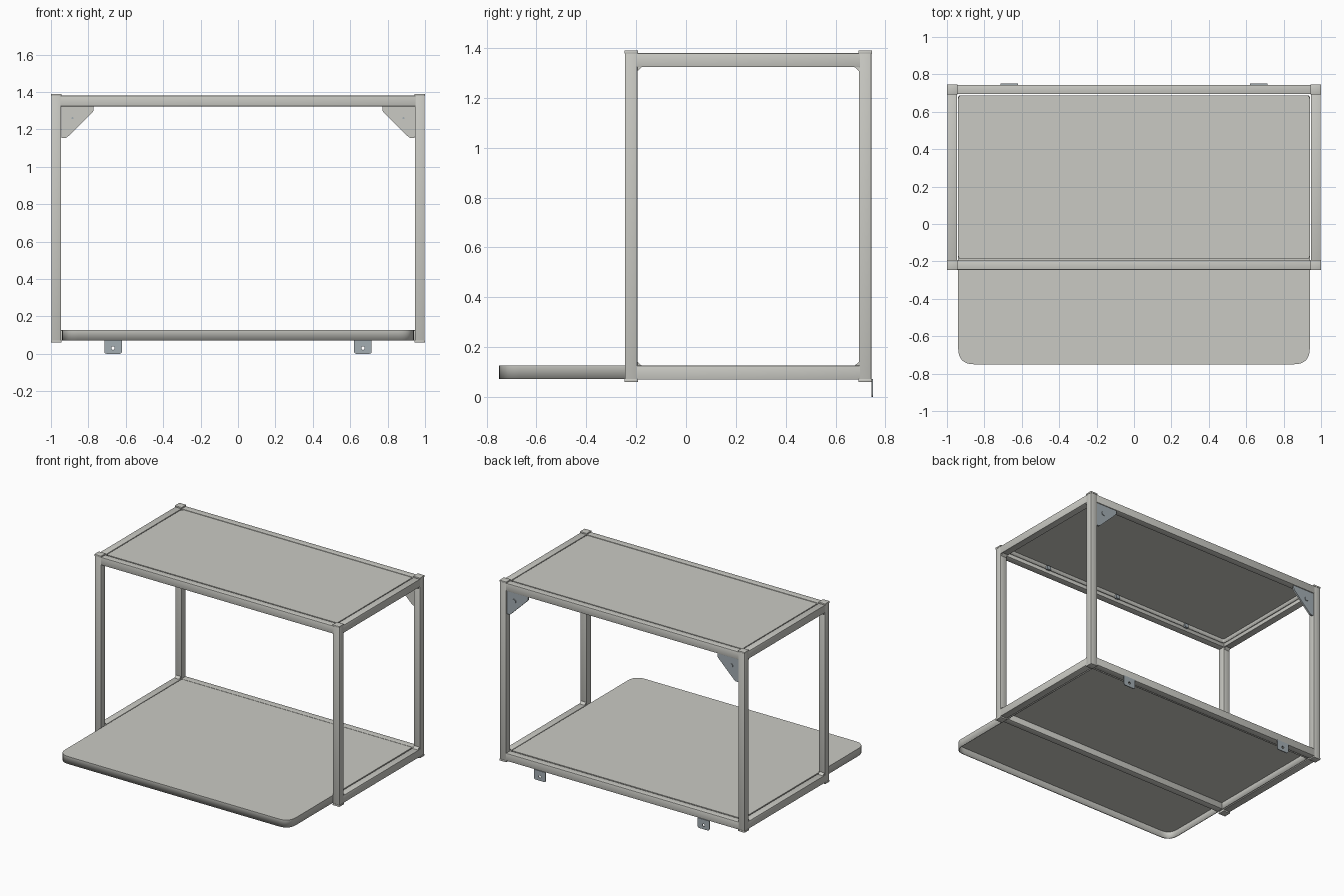
import bpy, bmesh, math
from mathutils import Vector

if "Cube" in bpy.data.objects:
    bpy.data.objects.remove(bpy.data.objects["Cube"])


def material(name, rgb):
    m = bpy.data.materials.new(name)
    m.diffuse_color = (*rgb, 1)
    m.use_nodes = True
    m.node_tree.nodes["Principled BSDF"].inputs["Base Color"].default_value = m.diffuse_color
    return m


PAINT = material("warm grey paint", (0.59, 0.59, 0.55))
STEEL = material("blue grey steel", (0.37, 0.42, 0.45))


def finish(name, bm, mat):
    bmesh.ops.recalc_face_normals(bm, faces=bm.faces)
    me = bpy.data.meshes.new(name)
    bm.to_mesh(me)
    bm.free()
    me.materials.append(mat)
    ob = bpy.data.objects.new(name, me)
    bpy.context.collection.objects.link(ob)
    return ob


def box(name, x, y, z, mat=PAINT, bevel=0.0):
    bm = bmesh.new()
    bmesh.ops.create_cube(bm, size=1)
    for v in bm.verts:
        v.co = Vector([(r[0] + r[1]) / 2 + c * (r[1] - r[0]) for r, c in zip((x, y, z), v.co)])
    if bevel:
        bmesh.ops.bevel(bm, geom=bm.edges[:], offset=bevel, segments=2, profile=0.5, affect='EDGES')
    return finish(name, bm, mat)


def rounded(points, radii, n=8):
    """Round polygon corners with quadratic arcs."""
    out = []
    for i, (p, r) in enumerate(zip(points, radii)):
        p = Vector(p)
        if r == 0:
            out.append(p)
            continue
        a = p + (Vector(points[i - 1]) - p).normalized() * r
        b = p + (Vector(points[(i + 1) % len(points)]) - p).normalized() * r
        for k in range(n + 1):
            t = k / n
            w = 0.17 * math.sin(math.pi * t) * 0  # plain quadratic blend
            out.append(a * (1 - t) ** 2 + p * (2 * t * (1 - t) + w) + b * t * t)
    return out


def tray(name, outline, top, depth, thick=0.008):
    """Folded sheet: flat top, skirt all round, open underneath."""
    bm = bmesh.new()
    up = [bm.verts.new((p.x, p.y, top)) for p in outline]
    low = [bm.verts.new((p.x, p.y, top - depth)) for p in outline]
    bm.faces.new(up)
    n = len(up)
    for i in range(n):
        j = (i + 1) % n
        bm.faces.new((up[i], low[i], low[j], up[j]))
    bm.normal_update()
    if bm.faces[:][0].normal.z < 0:
        bmesh.ops.reverse_faces(bm, faces=bm.faces[:])
    me = bpy.data.meshes.new(name)
    bm.to_mesh(me)
    bm.free()
    me.materials.append(PAINT)
    ob = bpy.data.objects.new(name, me)
    bpy.context.collection.objects.link(ob)
    mod = ob.modifiers.new("sheet", 'SOLIDIFY')
    mod.thickness = thick
    mod.offset = -1
    mod.use_even_offset = True
    return ob


def plate(name, outline, hole, y0, y1, mat):
    """Upright x-z plate between y0 and y1 with a round hole (x, z, radius)."""
    cu = bpy.data.curves.new(name, 'CURVE')
    cu.dimensions = '2D'
    cu.fill_mode = 'BOTH'
    cu.extrude = (y1 - y0) / 2
    hx, hz, hr = hole
    ring = [(hx + hr * math.cos(k * math.tau / 16), hz + hr * math.sin(k * math.tau / 16)) for k in range(16)]
    for loop in (outline, ring):
        s = cu.splines.new('POLY')
        s.points.add(len(loop) - 1)
        for q, p in zip(s.points, loop):
            q.co = (p[0], p[1], 0, 1)
        s.use_cyclic_u = True
    cu.materials.append(mat)
    ob = bpy.data.objects.new(name, cu)
    ob.location.y = (y0 + y1) / 2
    ob.rotation_euler.x = math.pi / 2
    bpy.context.collection.objects.link(ob)
    bpy.ops.object.select_all(action='DESELECT')
    ob.select_set(True)
    bpy.context.view_layer.objects.active = ob
    bpy.ops.object.convert(target='MESH')


def bolt(name, x, y, z, r, length):
    bm = bmesh.new()
    bmesh.ops.create_cone(bm, cap_ends=True, segments=12, radius1=r, radius2=r, depth=length)
    for v in bm.verts:
        v.co = Vector((x + v.co.x, y + v.co.z, z + v.co.y))
    finish(name, bm, STEEL)


def wedge(name, x0, x1, y, z, dy, dz):
    """Small weld fillet in a side frame corner."""
    bm = bmesh.new()
    ends = [[bm.verts.new((x, *c)) for c in ((y, z), (y + dy, z), (y, z + dz))] for x in (x0, x1)]
    bm.faces.new(ends[0])
    bm.faces.new(ends[1])
    for i in range(3):
        j = (i + 1) % 3
        bm.faces.new((ends[0][i], ends[0][j], ends[1][j], ends[1][i]))
    finish(name, bm, PAINT)


XI, XO = 0.944, 1.0            # inner and outer side planes
YF, YFI, YBI, YB = -0.247, -0.193, 0.692, 0.746

for s, side in ((-1, "left"), (1, "right")):
    xs = sorted((s * XI, s * XO))
    xc = sorted((s * (XI + 0.002), s * (XO - 0.002)))
    # posts with end caps
    for y0, y1, end in ((YF, YFI, "front"), (YBI, YB, "back")):
        box(f"{end}_{side}_post", xc, (y0 + 0.002, y1 - 0.002), (0.066, 1.384), bevel=0.004)
        for z, lvl in ((0.06, "bottom"), (1.378, "top")):
            box(f"{end}_{side}_{lvl}_cap", xs, (y0, y1), (z, z + 0.012), bevel=0.002)
    # side rails and their corner fillets
    for z0, z1, lvl in ((0.07, 0.126, "lower"), (1.323, 1.38, "upper")):
        box(f"{side}_{lvl}_rail", xc, (YFI - 0.01, YBI + 0.01), (z0, z1), bevel=0.003)
        zz, dz = (z1, 0.016) if lvl == "lower" else (z0, -0.016)
        for y, dy in ((YFI - 0.003, 0.018), (YBI + 0.003, -0.018)):
            wedge(f"{side}_{lvl}_fillet", xs[0] + 0.008, xs[1] - 0.008, y, zz, dy, dz)

    # corner gussets: painted face in front, steel plate behind
    tri = rounded([(s * 0.945, 1.325), (s * 0.772, 1.325), (s * 0.772, 1.296), (s * 0.918, 1.153), (s * 0.945, 1.153)],
                  [0, 0.008, 0.012, 0.012, 0.006], 4)
    plate(f"{side}_gusset_face", tri, (s * 0.885, 1.26, 0.006), 0.725, 0.730, PAINT)
    plate(f"{side}_gusset_plate", tri, (s * 0.885, 1.26, 0.012), 0.730, 0.738, STEEL)
    bolt(f"{side}_gusset_bolt", s * 0.885, 0.737, 1.26, 0.016, 0.012)

    # mounting tabs under the back rail
    tab = rounded([(s * 0.715, 0.072), (s * 0.62, 0.072), (s * 0.62, 0.0), (s * 0.715, 0.0)], [0, 0, 0.014, 0.014], 4)
    plate(f"{side}_mounting_tab", tab, (s * 0.668, 0.03, 0.009), 0.744, 0.750, STEEL)

# cross rails
SPAN = (-XI - 0.005, XI + 0.005)
box("front_upper_rail", SPAN, (YF + 0.002, YFI - 0.002), (1.323, 1.38), bevel=0.003)
box("back_upper_rail", SPAN, (YBI + 0.002, YB - 0.002), (1.323, 1.38), bevel=0.003)
box("back_lower_rail", SPAN, (YBI + 0.002, YB - 0.002), (0.07, 0.126), bevel=0.003)
box("front_lower_rail", (-0.932, 0.932), (YF + 0.002, YFI - 0.002), (0.071, 0.118), bevel=0.003)

# top panel, a shallow folded sheet between the rails
tray("top_panel", rounded([(-0.94, -0.188), (0.94, -0.188), (0.94, 0.688), (-0.94, 0.688)], [0.02] * 4, 4), 1.379, 0.035)

# lower shelf sticking out at the front with rounded corners
tray("lower_shelf", rounded([(-0.94, -0.75), (0.94, -0.75), (0.94, 0.688), (-0.94, 0.688)],
                            [0.085, 0.085, 0.012, 0.012]), 0.127, 0.055)

# clips along the inside of the front upper rail
for x in (-0.6, 0.0, 0.6):
    box("panel_clip", (x - 0.015, x + 0.015), (-0.182, -0.165), (1.335, 1.362), STEEL)

for ob in bpy.context.scene.objects:
    ob.select_set(ob.type == 'MESH')
bpy.context.view_layer.objects.active = bpy.data.objects["lower_shelf"]
bpy.ops.object.shade_smooth_by_angle(angle=math.radians(30))
